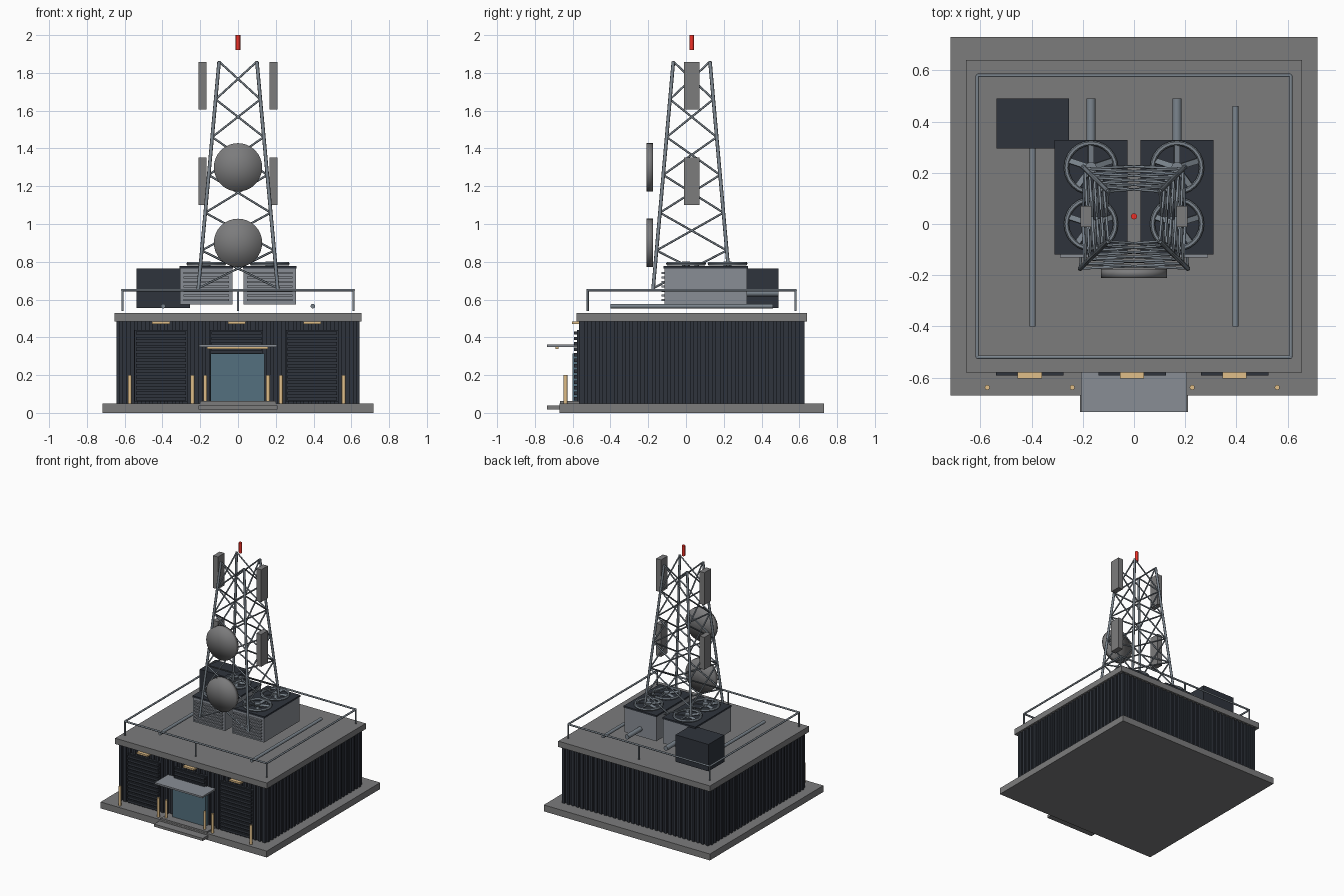
import bpy, bmesh, math
from mathutils import Vector, Matrix

if "Cube" in bpy.data.objects:
    bpy.data.objects.remove(bpy.data.objects["Cube"])

CY = 0.03  # the building is centred a little behind the origin


def material(name, rgb):
    m = bpy.data.materials.new(name)
    m.diffuse_color = (*rgb, 1)
    m.use_nodes = True
    m.node_tree.nodes["Principled BSDF"].inputs["Base Color"].default_value = m.diffuse_color
    return m


CONCRETE = material("concrete", (0.2, 0.2, 0.203))
DARK = material("dark_metal", (0.028, 0.034, 0.045))
STEEL = material("steel", (0.20, 0.235, 0.27))
PALE = material("pale_metal", (0.25, 0.27, 0.30))
TAN = material("tan", (0.75, 0.52, 0.25))
GLASS = material("glass", (0.088, 0.16, 0.21))
RED = material("red", (0.85, 0.03, 0.02))


def box(bm, x0, x1, y0, y1, z0, z1):
    m = Matrix.Translation(((x0 + x1) / 2, (y0 + y1) / 2, (z0 + z1) / 2))
    m = m @ Matrix.Diagonal((x1 - x0, y1 - y0, z1 - z0, 1))
    bmesh.ops.create_cube(bm, size=1, matrix=m)


def rod(bm, p, q, r, n=8, fan=False):
    p, q = Vector(p), Vector(q)
    d = q - p
    m = Matrix.Translation((p + q) / 2) @ d.to_track_quat('Z', 'Y').to_matrix().to_4x4()
    bmesh.ops.create_cone(bm, cap_ends=True, cap_tris=fan, segments=n,
                          radius1=r, radius2=r, depth=d.length, matrix=m)


def ring(bm, c, r, t, n=24, k=6):
    rows = []
    for i in range(n):
        a = 2 * math.pi * i / n
        row = []
        for j in range(k):
            b = 2 * math.pi * j / k
            w = r + t * math.cos(b)
            row.append(bm.verts.new((c[0] + w * math.cos(a), c[1] + w * math.sin(a),
                                     c[2] + t * math.sin(b))))
        rows.append(row)
    for i in range(n):
        s, e = rows[i], rows[(i + 1) % n]
        for j in range(k):
            bm.faces.new((s[j], e[j], e[(j + 1) % k], s[(j + 1) % k]))


def finish(name, bm, mat=None, angle=None):
    me = bpy.data.meshes.new(name)
    bm.to_mesh(me)
    bm.free()
    ob = bpy.data.objects.new(name, me)
    bpy.context.collection.objects.link(ob)
    if mat:
        me.materials.append(mat)
    if angle:
        bpy.ops.object.select_all(action='DESELECT')
        ob.select_set(True)
        bpy.context.view_layer.objects.active = ob
        bpy.ops.object.shade_smooth_by_angle(angle=math.radians(angle))
    return ob


def box_part(name, dims, mat=None):
    bm = bmesh.new()
    box(bm, *dims)
    return finish(name, bm, mat)


# Foundation, walls, roof
box_part("foundation", (-0.717, 0.717, CY - 0.70, CY + 0.70, 0, 0.05), CONCRETE)
box_part("walls", (-0.63, 0.63, CY - 0.585, CY + 0.585, 0.05, 0.49), DARK)
box_part("roof_slab", (-0.655, 0.655, CY - 0.61, CY + 0.61, 0.485, 0.53), CONCRETE)

# Corrugated cladding ribs on all four walls
bm = bmesh.new()
for i in range(32):
    x = -0.62 + 0.04 * i
    for s in (-1, 1):
        y = CY + s * 0.588
        box(bm, x - 0.01, x + 0.01, y - 0.009, y + 0.009, 0.05, 0.485)
for i in range(29):
    y = CY - 0.56 + 0.04 * i
    for s in (-1, 1):
        x = s * 0.633
        box(bm, x - 0.009, x + 0.009, y - 0.01, y + 0.01, 0.05, 0.485)
finish("wall_ribs", bm, DARK)

# Roller shutters, lamps and bollards for the three bays
shutters, lamps, bollards = bmesh.new(), bmesh.new(), bmesh.new()
for x in (-0.407, -0.007, 0.393):
    box(shutters, x - 0.14, x + 0.14, -0.578, -0.55, 0.06, 0.44)
    for i in range(13):
        z = 0.075 + 0.029 * i
        box(shutters, x - 0.132, x + 0.132, -0.592, -0.57, z - 0.009, z + 0.009)
    box(lamps, x - 0.047, x + 0.047, -0.603, -0.56, 0.47, 0.483)
    for s in (-1, 1):
        rod(bollards, (x + s * 0.166, -0.638, 0.05), (x + s * 0.166, -0.638, 0.2), 0.01, 12)
finish("roller_shutters", shutters, DARK)
finish("wall_lamps", lamps, TAN)
finish("bollards", bollards, TAN, 40)

# Entrance
box_part("glass_door", (-0.145, 0.14, -0.602, -0.56, 0.06, 0.315), GLASS)
box_part("canopy", (-0.206, 0.206, -0.735, -0.57, 0.35, 0.363), PALE)
box_part("canopy_light", (-0.165, 0.16, -0.69, -0.675, 0.338, 0.35), TAN)
bm = bmesh.new()
box(bm, -0.21, 0.21, -0.735, -0.60, 0.018, 0.038)
box(bm, -0.2, 0.2, -0.668, -0.56, 0.038, 0.062)
finish("entrance_steps", bm, CONCRETE)

# Roof railing
bm = bmesh.new()
rx, ry = 0.612, 0.55
c = [(-rx, CY - ry), (rx, CY - ry), (rx, CY + ry), (-rx, CY + ry)]
for i in range(4):
    a, b = c[i], c[(i + 1) % 4]
    rod(bm, (*a, 0.65), (*b, 0.65), 0.007)
    rod(bm, (*a, 0.54), (*a, 0.655), 0.006)
for s in (-1, 1):
    rod(bm, (0, CY + s * ry, 0.54), (0, CY + s * ry, 0.65), 0.006)
finish("roof_railing", bm, STEEL, 50)

# Roof pipes
bm = bmesh.new()
for s in (-1, 1):
    rod(bm, (s * 0.396, -0.4, 0.565), (s * 0.396, 0.46, 0.565), 0.012, 12)
    rod(bm, (s * 0.168, 0.30, 0.635), (s * 0.168, 0.49, 0.635), 0.018, 12)
finish("roof_pipes", bm, STEEL, 40)
box_part("control_cabinet", (-0.537, -0.253, 0.295, 0.49, 0.555, 0.765), DARK)

# Cooling units with louvres and fans
units, lids, fans = bmesh.new(), bmesh.new(), bmesh.new()
for s in (-1, 1):
    x = s * 0.168
    box(units, x - 0.138, x + 0.138, -0.115, 0.324, 0.575, 0.765)
    box(lids, x - 0.142, x + 0.142, -0.119, 0.328, 0.765, 0.778)
    for i in range(7):
        z = 0.597 + 0.024 * i
        box(units, x - 0.12, x + 0.12, -0.13, -0.11, z - 0.005, z + 0.005)
    for y in (0.0, 0.22):
        ctr = Vector((x, y, 0.79))
        ring(fans, ctr, 0.096, 0.01)
        rod(fans, ctr - Vector((0, 0, 0.012)), ctr + Vector((0, 0, 0.012)), 0.022, 16)
        for k in range(5):
            a = 2 * math.pi * k / 5 + math.pi / 2
            m = Matrix.Translation(ctr) @ Matrix.Rotation(a, 4, 'Z') @ Matrix.Translation((0.055, 0, 0))
            m = m @ Matrix.Rotation(0.3, 4, 'X') @ Matrix.Diagonal((0.08, 0.022, 0.005, 1))
            bmesh.ops.create_cube(fans, size=1, matrix=m)
finish("cooling_units", units, PALE)
finish("cooling_unit_lids", lids, DARK)
finish("cooling_fans", fans, STEEL, 40)


# Lattice tower: four tapering legs with six cross-braced bays
def leg(i, z):
    h = 0.21 - 0.11 * (z - 0.66) / 1.2
    sx, sy = ((-1, -1), (1, -1), (1, 1), (-1, 1))[i % 4]
    return (sx * h, CY + sy * h * 0.97, z)


legs, braces = bmesh.new(), bmesh.new()
for i in range(4):
    rod(legs, leg(i, 0.655), leg(i, 1.86), 0.0095)
    for b in range(6):
        z0, z1 = 0.66 + 0.2 * b, 0.86 + 0.2 * b
        rod(braces, leg(i, z0), leg(i + 1, z1), 0.0055, 6)
        rod(braces, leg(i + 1, z0), leg(i, z1), 0.0055, 6)
finish("tower_legs", legs, STEEL, 50)
finish("tower_braces", braces, STEEL, 61)

# Panel antennas, dishes, beacon
bm = bmesh.new()
for s in (-1, 1):
    for z in (1.10, 1.605):
        box(bm, s * 0.187 - 0.021, s * 0.187 + 0.021, CY - 0.041, CY + 0.041, z, z + 0.252)
finish("panel_antennas", bm, CONCRETE)
bm = bmesh.new()
for z in (0.9, 1.3):
    rod(bm, (0, -0.175, z), (0, -0.21, z), 0.128, 32, True)
finish("dish_antennas", bm, CONCRETE, 180)
bm = bmesh.new()
rod(bm, (0, CY, 1.92), (0, CY, 2.0), 0.012, 12)
finish("beacon", bm, RED, 40)
